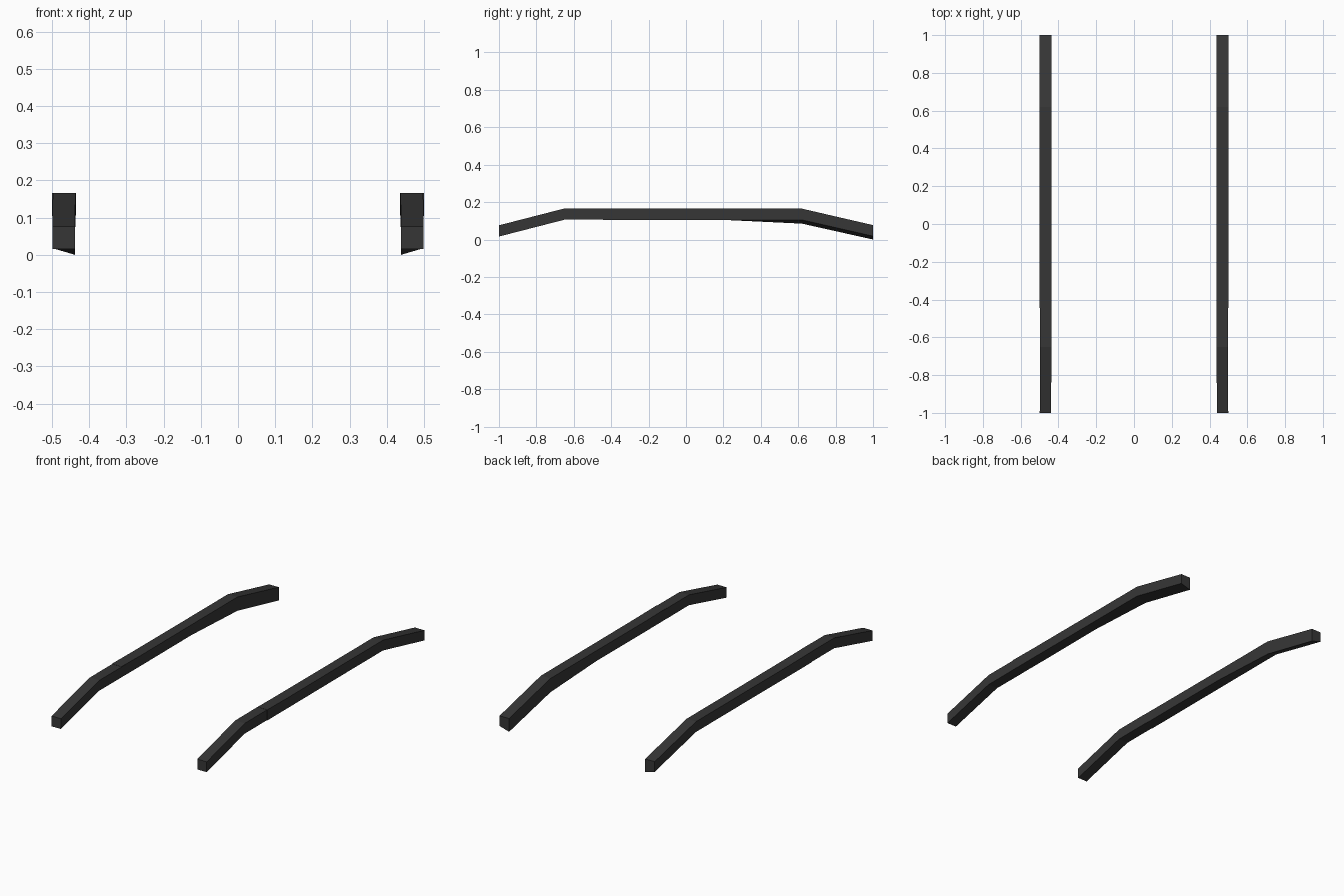
import bpy
import bmesh

cube = bpy.data.objects.get("Cube")
if cube:
    bpy.data.objects.remove(cube, do_unlink=True)

# Satin black finish
black = bpy.data.materials.new("satin_black")
black.use_nodes = True
colour = (0.037, 0.037, 0.037, 1)
black.diffuse_color = colour
black.node_tree.nodes["Principled BSDF"].inputs["Base Color"].default_value = colour
black.node_tree.nodes["Principled BSDF"].inputs["Roughness"].default_value = 0.6


def bar(name, side, stations):
    """Loft four-sided sections: y, inner x, outer x, top, outer bottom, inner bottom."""
    bm = bmesh.new()
    rings = []
    for y, inner, outer, top, low_out, low_in in stations:
        corners = [(inner, top), (outer, top), (outer, low_out), (inner, low_in)]
        rings.append([bm.verts.new((side * x, y, z)) for x, z in corners])
    for a, b in zip(rings, rings[1:]):
        for i in range(4):
            j = (i + 1) % 4
            bm.faces.new((a[i], a[j], b[j], b[i]))
    bm.faces.new(rings[0])
    bm.faces.new(rings[-1])
    bmesh.ops.recalc_face_normals(bm, faces=bm.faces)
    mesh = bpy.data.meshes.new(name)
    bm.to_mesh(mesh)
    bm.free()
    mesh.materials.append(black)
    bpy.context.collection.objects.link(bpy.data.objects.new(name, mesh))


# Front section slopes up, then tucks into the long section
front = [
    (-1.0, 0.439, 0.499, 0.076, 0.016, 0.016),
    (-0.65, 0.437, 0.498, 0.166, 0.106, 0.106),
    (-0.45, 0.436, 0.498, 0.166, 0.106, 0.106),
    (-0.26, 0.440, 0.496, 0.164, 0.108, 0.108),
]

# Long section runs level, deepens on its inner edge and slopes down at the back
rear = [
    (-0.445, 0.438, 0.5, 0.167, 0.105, 0.105),
    (-0.26, 0.437, 0.5, 0.165, 0.105, 0.105),
    (0.2, 0.438, 0.499, 0.165, 0.105, 0.105),
    (0.62, 0.438, 0.499, 0.165, 0.105, 0.085),
    (1.0, 0.438, 0.499, 0.077, 0.018, 0.0),
]

for label, side in (("left", 1), ("right", -1)):
    bar(label + "_rail_front", side, front)
    bar(label + "_rail_long", side, rear)
